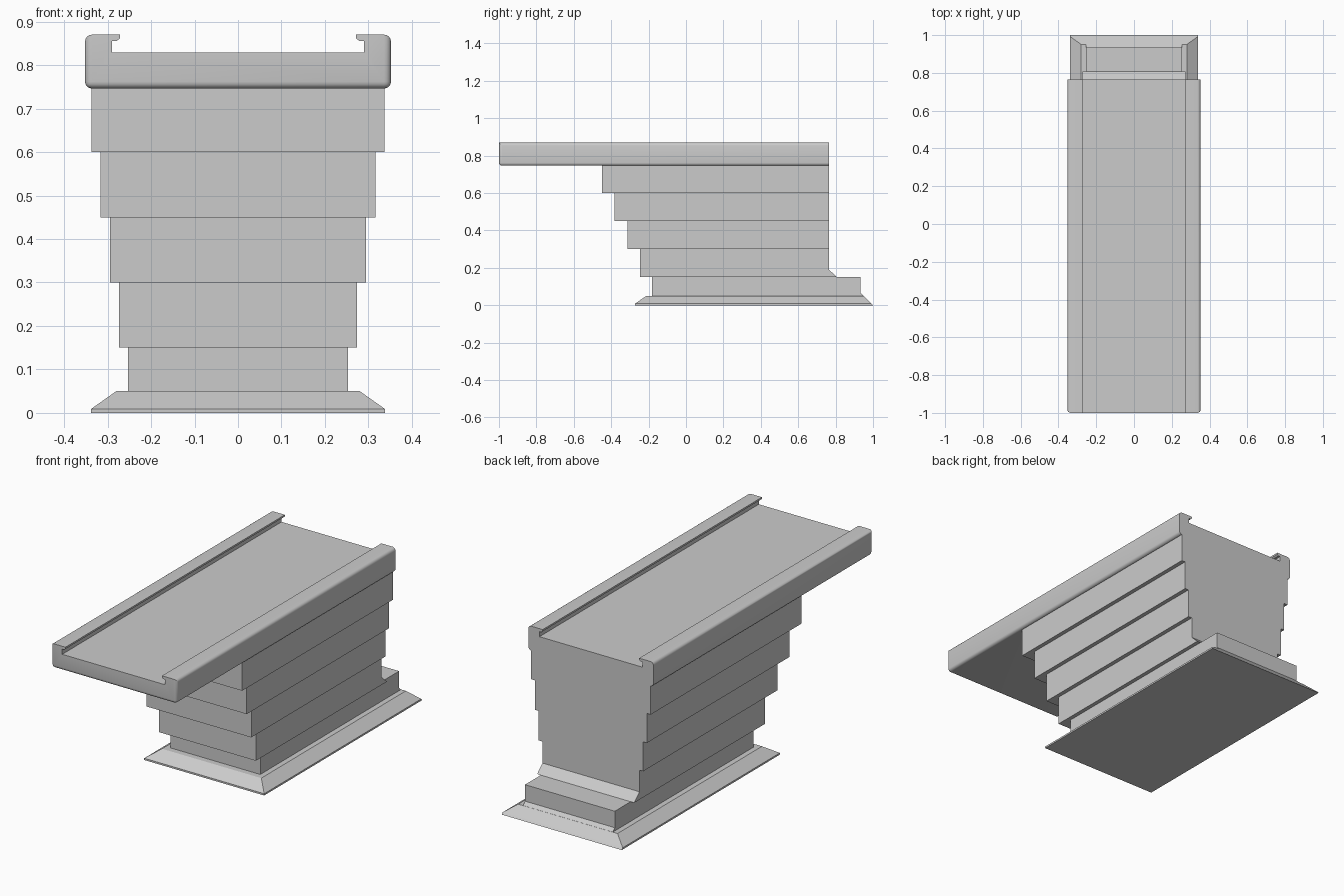
import bpy, bmesh, math
from mathutils import Vector

cube = bpy.data.objects.get("Cube")
if cube:
    bpy.data.objects.remove(cube, do_unlink=True)

grey = bpy.data.materials.new("plain_grey")
grey.use_nodes = True
colour = (0.6, 0.6, 0.6, 1)
grey.diffuse_color = colour
grey.node_tree.nodes["Principled BSDF"].inputs["Base Color"].default_value = colour

BACK = 0.765


def finish(name, bm):
    bmesh.ops.recalc_face_normals(bm, faces=bm.faces)
    mesh = bpy.data.meshes.new(name)
    bm.to_mesh(mesh)
    bm.free()
    mesh.materials.append(grey)
    obj = bpy.data.objects.new(name, mesh)
    bpy.context.collection.objects.link(obj)
    return obj


def extrude(points, offset):
    """Prism made by sweeping a closed outline along an offset."""
    bm = bmesh.new()
    face = bm.faces.new([bm.verts.new(p) for p in points])
    moved = bmesh.ops.extrude_face_region(bm, geom=[face])["geom"]
    bmesh.ops.translate(bm, vec=offset, verts=[v for v in moved if isinstance(v, bmesh.types.BMVert)])
    # the seed face stays as the first cap
    bmesh.ops.recalc_face_normals(bm, faces=bm.faces)
    return bm


def side_block(name, half, outline):
    pts = [(-half, y, z) for y, z in outline]
    return finish(name, extrude(pts, Vector((2 * half, 0, 0))))


# Deck: a channel with hooked lips along both sides
W, LOW, TOP = 0.352, 0.746, 0.87
half = [(W, LOW), (W, TOP), (0.272, TOP), (0.272, 0.861),
        (0.28, 0.855), (0.29, 0.855), (0.29, 0.829)]
outline = half + [(-x, z) for x, z in reversed(half)]
bm = extrude([(x, -1, z) for x, z in outline], Vector((0, BACK + 1, 0)))
rounded = []
for e in bm.edges:
    a, b = (v.co for v in e.verts)
    outer = abs(a.x) > W - 1e-4 and abs(a.x - b.x) < 1e-4
    along = outer and abs(a.z - b.z) < 1e-4
    front = max(a.y, b.y) < -0.99
    bottom = max(a.z, b.z) < LOW + 1e-4
    if along or (front and (bottom or outer)):
        rounded.append(e)
bmesh.ops.bevel(bm, geom=rounded, offset=0.016, offset_type='OFFSET',
                segments=4, profile=0.5, affect='EDGES')
deck = finish("deck", bm)
bpy.context.view_layer.objects.active = deck
deck.select_set(True)
bpy.ops.object.shade_smooth_by_angle(angle=math.radians(30))
deck.select_set(False)

# Stepped support, narrowing downwards
for i in range(3):
    top = LOW if i == 0 else 0.75 - 0.15 * i
    low, front = 0.6 - 0.15 * i, -0.448 + 0.067 * i
    side_block(f"support_step_{i + 1}", 0.337 - 0.0212 * i,
               [(front, low), (front, top), (BACK, top), (BACK, low)])

# Lowest step flares out at the back
side_block("support_step_4", 0.2735,
           [(-0.247, 0.15), (-0.247, 0.3), (BACK, 0.3), (BACK, 0.19), (0.807, 0.15)])

# Foot block with the back slope of the base running up to it
side_block("foot", 0.253,
           [(-0.182, 0.05), (-0.182, 0.15), (0.934, 0.15), (0.934, 0.066), (0.95, 0.05)])

# Base plate: thin rim and sloping skirt
bm = bmesh.new()
rings = []
for hx, y0, y1, z in [(0.338, -0.272, 1.0, 0), (0.338, -0.272, 0.992, 0.009),
                      (0.28, -0.212, 0.951, 0.05)]:
    rings.append([bm.verts.new(p) for p in
                  [(-hx, y0, z), (hx, y0, z), (hx, y1, z), (-hx, y1, z)]])
for a, b in zip(rings, rings[1:]):
    for i in range(4):
        j = (i + 1) % 4
        bm.faces.new((a[i], a[j], b[j], b[i]))
bm.faces.new(rings[0])
bm.faces.new(rings[-1])
finish("base_plate", bm)
